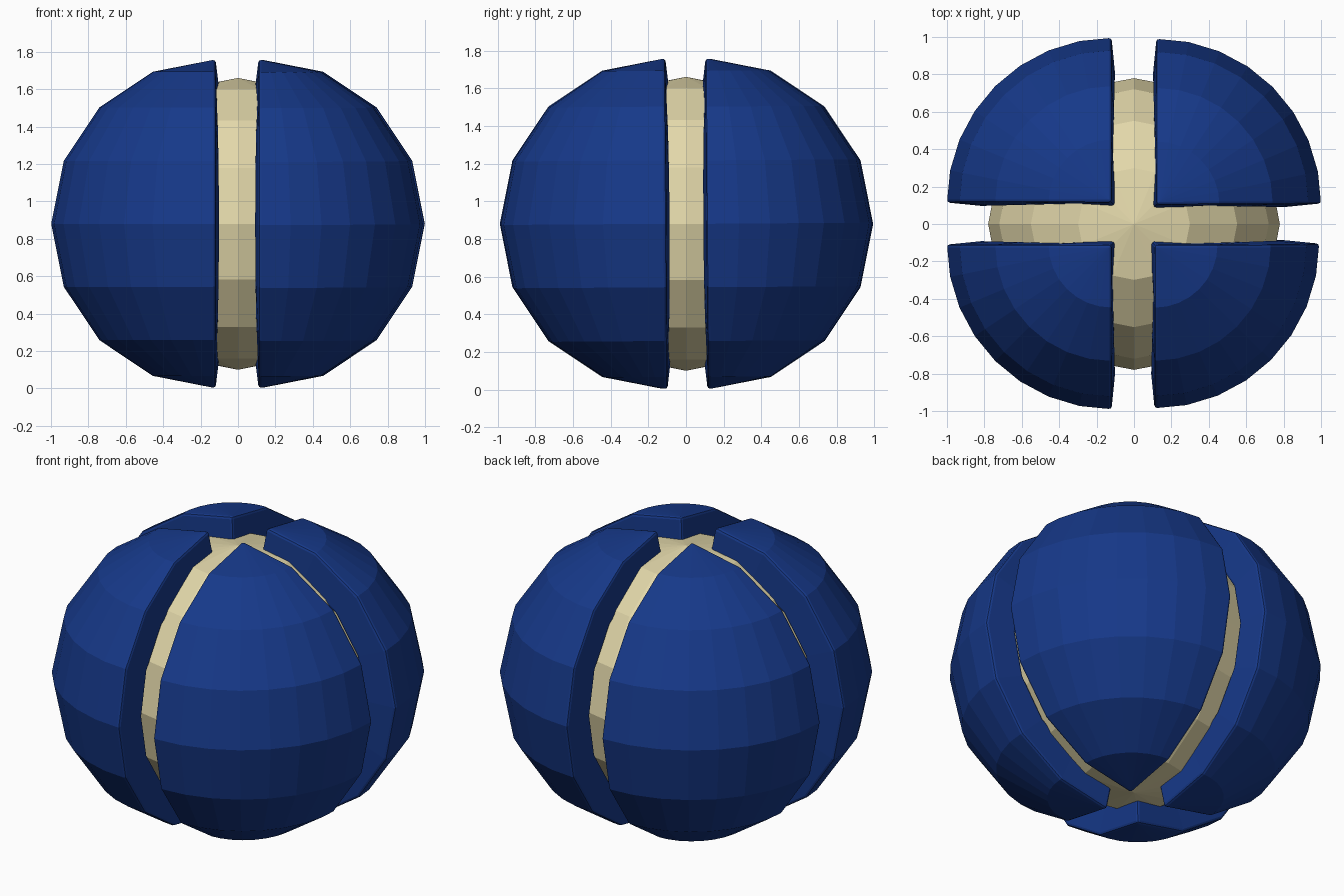
import bpy, bmesh
from math import sin, cos, pi, radians

if "Cube" in bpy.data.objects:
    bpy.data.objects.remove(bpy.data.objects["Cube"])

RADIUS, CENTRE_Z = 0.88, 0.88


def material(name, rgb):
    m = bpy.data.materials.new(name)
    m.diffuse_color = (*rgb, 1)
    m.use_nodes = True
    m.node_tree.nodes["Principled BSDF"].inputs["Base Color"].default_value = m.diffuse_color
    return m


blue = material("blue", (0.008, 0.04, 0.25))
cream = material("cream", (0.76, 0.68, 0.40))

# Inner core ball
bpy.ops.mesh.primitive_uv_sphere_add(segments=16, ring_count=8, radius=0.78,
                                     location=(0, 0, CENTRE_Z))
core = bpy.context.object
core.name = "core_ball"
core.data.materials.append(cream)


def shell_quarter(name, quadrant, offset, tilt):
    """Quarter of a 32 x 8 sphere, thickened and bevelled."""
    bm = bmesh.new()
    top = bm.verts.new((0, 0, RADIUS))
    bottom = bm.verts.new((0, 0, -RADIUS))
    columns = []
    for i in range(9):
        a = quadrant * pi / 2 + i * pi / 16
        ring = [bm.verts.new((RADIUS * sin(t) * cos(a), RADIUS * sin(t) * sin(a),
                              RADIUS * cos(t)))
                for t in (k * pi / 8 for k in range(1, 8))]
        columns.append([top, *ring, bottom])
    for c, d in zip(columns, columns[1:]):
        for k in range(8):
            quad = [c[k], c[k + 1], d[k + 1], d[k]]
            bm.faces.new(list(dict.fromkeys(quad)))
    mesh = bpy.data.meshes.new(name)
    bm.to_mesh(mesh)
    bm.free()
    ob = bpy.data.objects.new(name, mesh)
    bpy.context.collection.objects.link(ob)
    ob.location = (*offset, CENTRE_Z)
    ob.rotation_euler.x = radians(tilt)
    mesh.materials.append(blue)
    solid = ob.modifiers.new("thickness", 'SOLIDIFY')
    solid.thickness = 0.2
    solid.offset = -1
    bevel = ob.modifiers.new("edge", 'BEVEL')
    bevel.width = 0.015
    bevel.segments = 2
    bevel.limit_method = 'ANGLE'
    bevel.angle_limit = radians(40)


# Four outer shell quarters, pulled slightly apart
shell_quarter("shell_back_right", 0, (0.12, 0.11), 0.4)
shell_quarter("shell_back_left", 1, (-0.12, 0.115), 0)
shell_quarter("shell_front_left", 2, (-0.12, -0.11), 0)
shell_quarter("shell_front_right", 3, (0.11, -0.105), 0.4)
